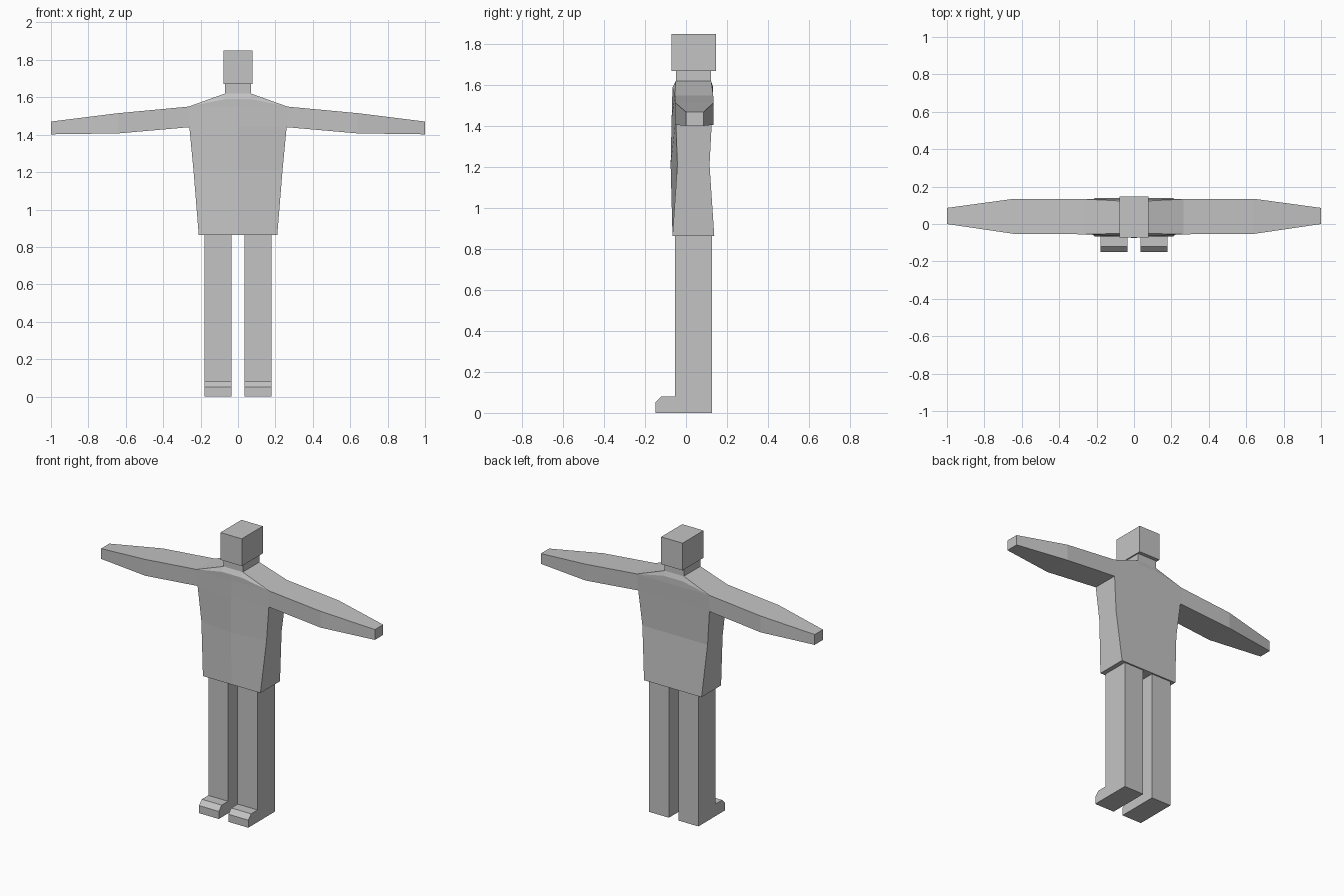
import bpy
import bmesh

cube = bpy.data.objects.get("Cube")
if cube:
    bpy.data.objects.remove(cube, do_unlink=True)

# One plain colour for the whole figure
grey = bpy.data.materials.new("plain_grey")
grey.use_nodes = True
grey.diffuse_color = (0.55, 0.55, 0.55, 1)
grey.node_tree.nodes["Principled BSDF"].inputs["Base Color"].default_value = grey.diffuse_color


def finish(name, bm):
    bmesh.ops.remove_doubles(bm, verts=bm.verts, dist=0.0005)
    bmesh.ops.recalc_face_normals(bm, faces=bm.faces)
    mesh = bpy.data.meshes.new(name)
    bm.to_mesh(mesh)
    bm.free()
    mesh.materials.append(grey)
    obj = bpy.data.objects.new(name, mesh)
    bpy.context.collection.objects.link(obj)
    return obj


def side_profile(name, x0, x1, points):
    """Extrude a closed (y, z) outline across x."""
    bm = bmesh.new()
    face = bm.faces.new([bm.verts.new((x0, y, z)) for y, z in points])
    out = bmesh.ops.extrude_face_region(bm, geom=[face])
    moved = [v for v in out["geom"] if isinstance(v, bmesh.types.BMVert)]
    bmesh.ops.translate(bm, verts=moved, vec=(x1 - x0, 0, 0))
    # the extrusion keeps the starting face, so both ends are capped
    if face.is_valid is False or len(bm.faces) < len(points) + 2:
        bmesh.ops.holes_fill(bm, edges=bm.edges)
    return finish(name, bm)


def block(name, half_width, y0, y1, z0, z1):
    return side_profile(name, -half_width, half_width,
                        [(y0, z0), (y1, z0), (y1, z1), (y0, z1)])


# Head and neck
block("head", 0.078, -0.072, 0.147, 1.67, 1.85)
block("neck", 0.07, -0.05, 0.123, 1.61, 1.68)

# Legs with bevelled toes
leg = [(0.128, 0), (-0.15, 0), (-0.15, 0.05), (-0.12, 0.08),
       (-0.053, 0.08), (-0.053, 0.88), (0.128, 0.88)]
for name, side in (("left_leg", 1), ("right_leg", -1)):
    side_profile(name, side * 0.035, side * 0.18, leg)

# Shirt body: half rings of height, half width, front middle, front side, back
rings = [
    (0.865, 0.21, -0.066, -0.066, 0.138),   # hem
    (1.21, 0.238, -0.075, -0.042, 0.115),   # waist
    (1.44, 0.26, -0.07, -0.05, 0.127),      # armpit
    (1.55, 0.265, -0.067, -0.055, 0.133),   # shoulder
    (1.59, 0.07, -0.066, -0.066, 0.133),    # neckline
    (1.62, 0.07, -0.05, -0.05, 0.123),      # collar
]
bm = bmesh.new()
loft = [[bm.verts.new(p) for p in ((0, mid, z), (w, front, z), (w, back, z), (0, back, z))]
        for z, w, mid, front, back in rings]
hem, waist, armpit, shoulder, neckline, collar = loft
for low, high in zip(loft, loft[1:]):
    for i in (0, 2):                        # front and back panels
        bm.faces.new((low[i], low[i + 1], high[i + 1], high[i]))
for low, high in ((hem, waist), (waist, armpit), (shoulder, collar)):
    bm.faces.new((low[1], low[2], high[2], high[1]))
for i in (1, 2):                            # shoulder gussets beside the neck
    bm.faces.new((shoulder[i], neckline[i], collar[i]))
bm.faces.new(hem)
bm.faces.new(collar)

# Sleeve: sections at shoulder, elbow and wrist
sections = [[armpit[1], armpit[2], shoulder[2], shoulder[1]]]
for x, y0, y1, z0, z1 in ((0.64, -0.053, 0.135, 1.407, 1.515),
                          (1.0, 0.0, 0.086, 1.402, 1.47)):
    sections.append([bm.verts.new((x, y, z))
                     for y, z in ((y0, z0), (y1, z0), (y1, z1), (y0, z1))])
for a, b in zip(sections, sections[1:]):
    for i in range(4):
        j = (i + 1) % 4
        bm.faces.new((a[i], a[j], b[j], b[i]))
bm.faces.new(sections[-1])

# Mirror to the other side
bmesh.ops.mirror(bm, geom=bm.verts[:] + bm.edges[:] + bm.faces[:],
                 axis='X', merge_dist=0.0005)
finish("shirt_and_arms", bm)
